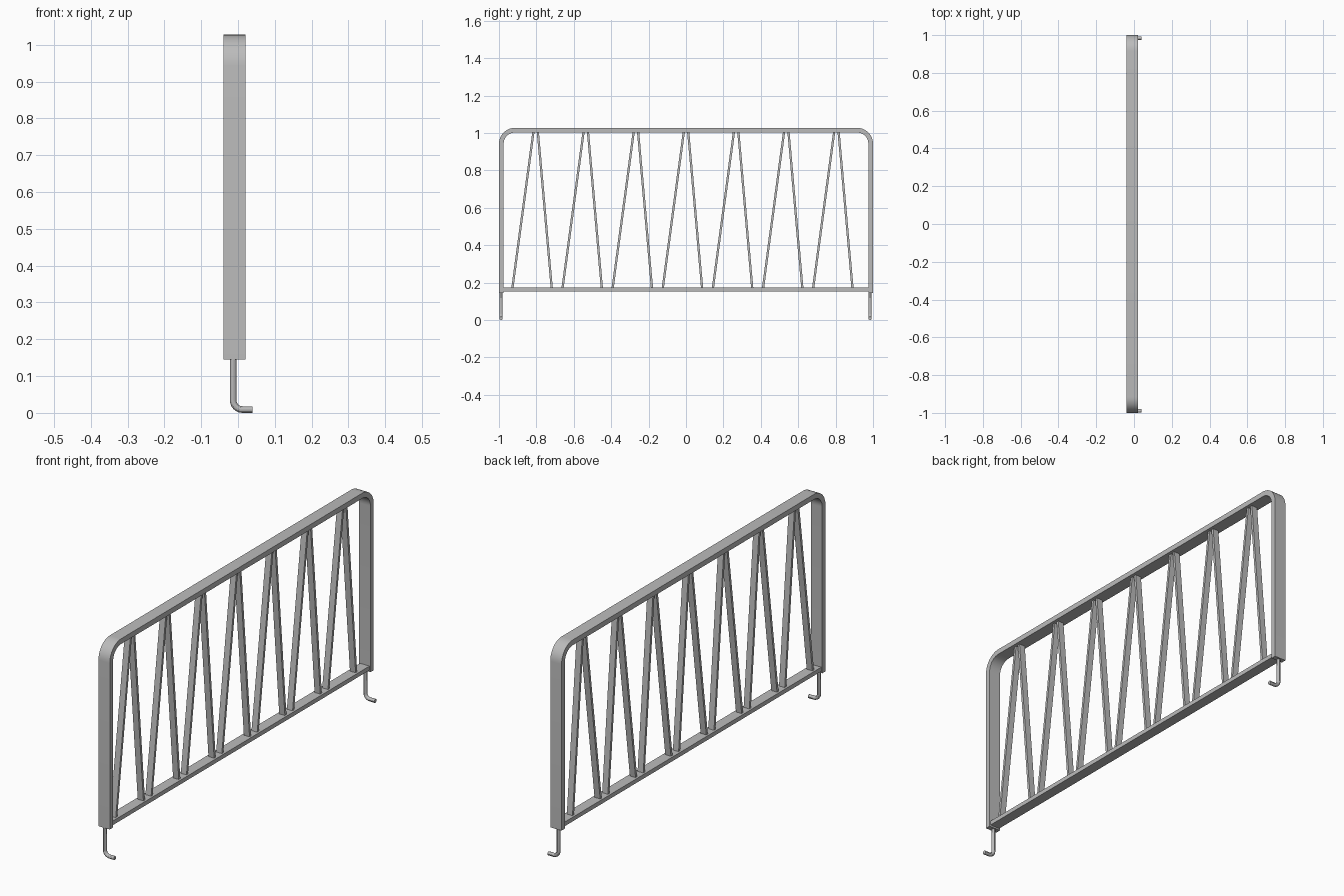
import bpy, bmesh, math
from mathutils import Vector

if "Cube" in bpy.data.objects:
    bpy.data.objects.remove(bpy.data.objects["Cube"])

steel = bpy.data.materials.new("grey steel")
steel.use_nodes = True
GREY = (0.5, 0.5, 0.5, 1)
steel.diffuse_color = GREY
steel.node_tree.nodes["Principled BSDF"].inputs["Base Color"].default_value = GREY

MID = -0.01          # x of the panel's centre plane
TOP, FOOT = 1.027, 0.145
BAR = 0.025          # frame thickness


def finish(name, bm):
    bmesh.ops.recalc_face_normals(bm, faces=bm.faces)
    mesh = bpy.data.meshes.new(name)
    bm.to_mesh(mesh)
    bm.free()
    mesh.materials.append(steel)
    obj = bpy.data.objects.new(name, mesh)
    bpy.context.collection.objects.link(obj)
    bpy.ops.object.select_all(action="DESELECT")
    obj.select_set(True)
    bpy.context.view_layer.objects.active = obj
    bpy.ops.object.shade_smooth_by_angle(angle=math.radians(30))
    return obj


def plate(name, outline, width):
    """Extrude a closed (y, z) outline across x, centred on the panel."""
    bm = bmesh.new()
    face = bm.faces.new([bm.verts.new((MID - width / 2, y, z)) for y, z in outline])
    new = bmesh.ops.extrude_face_region(bm, geom=[face])["geom"]
    verts = [v for v in new if isinstance(v, bmesh.types.BMVert)]
    bmesh.ops.translate(bm, vec=(width, 0, 0), verts=verts)
    return finish(name, bm)


def arch(inset, radius, steps=10):
    """Upside-down U with rounded corners, from the -y foot to the +y foot."""
    half, top = 1 - inset, TOP - inset
    corner = [(math.cos(a) * radius, math.sin(a) * radius)
              for a in (math.pi / 2 * i / steps for i in range(steps + 1))]
    right = [(half - radius + c, top - radius + s) for c, s in corner]
    right.insert(0, (half, FOOT))
    return [(-y, z) for y, z in right] + right[::-1]


# Bent outer frame
plate("outer_frame", arch(0, 0.085) + arch(BAR, 0.06)[::-1], 0.06)

# Bottom rail
end = 1 - BAR
plate("bottom_rail", [(-end, 0.153), (end, 0.153), (end, 0.173), (-end, 0.173)], 0.05)

# Zigzag slats, two per peak
THICK = 0.012
for i in range(7):
    peak = (i - 3) * 0.268
    for side, foot, head in (("front", -0.124, -0.012), ("back", 0.086, 0.012)):
        low, high = peak + foot, peak + head
        h = THICK / 2
        plate(f"{side}_slat_{i + 1}",
              [(low - h, 0.172), (low + h, 0.172),
               (high + h, TOP - BAR + 0.001), (high - h, TOP - BAR + 0.001)], 0.03)


# Round mounting hooks below the posts
def hook(name, y, radius=0.009, bend=0.025, sides=12):
    x = MID - 0.003
    path = [Vector((x, y, FOOT + 0.005))]
    for i in range(7):
        a = math.pi + math.pi / 2 * i / 6
        path.append(Vector((x + bend + math.cos(a) * bend, y,
                            radius + bend + math.sin(a) * bend)))
    path.append(Vector((0.04, y, radius)))
    bm = bmesh.new()
    rings = []
    for i, p in enumerate(path):
        along = (path[min(i + 1, len(path) - 1)] - path[max(i - 1, 0)]).normalized()
        if i in (0, 1):
            along = Vector((0, 0, -1))
        elif i >= len(path) - 2:
            along = Vector((1, 0, 0))
        across = Vector((0, 1, 0))
        normal = along.cross(across)
        rings.append([bm.verts.new(p + radius * (across * math.cos(t) + normal * math.sin(t)))
                      for t in (2 * math.pi * k / sides for k in range(sides))])
    for a, b in zip(rings, rings[1:]):
        for k in range(sides):
            n = (k + 1) % sides
            bm.faces.new((a[k], a[n], b[n], b[k]))
    bm.faces.new(rings[0])
    bm.faces.new(rings[-1])
    return finish(name, bm)


hook("front_hook", -0.989)
hook("back_hook", 0.984)
